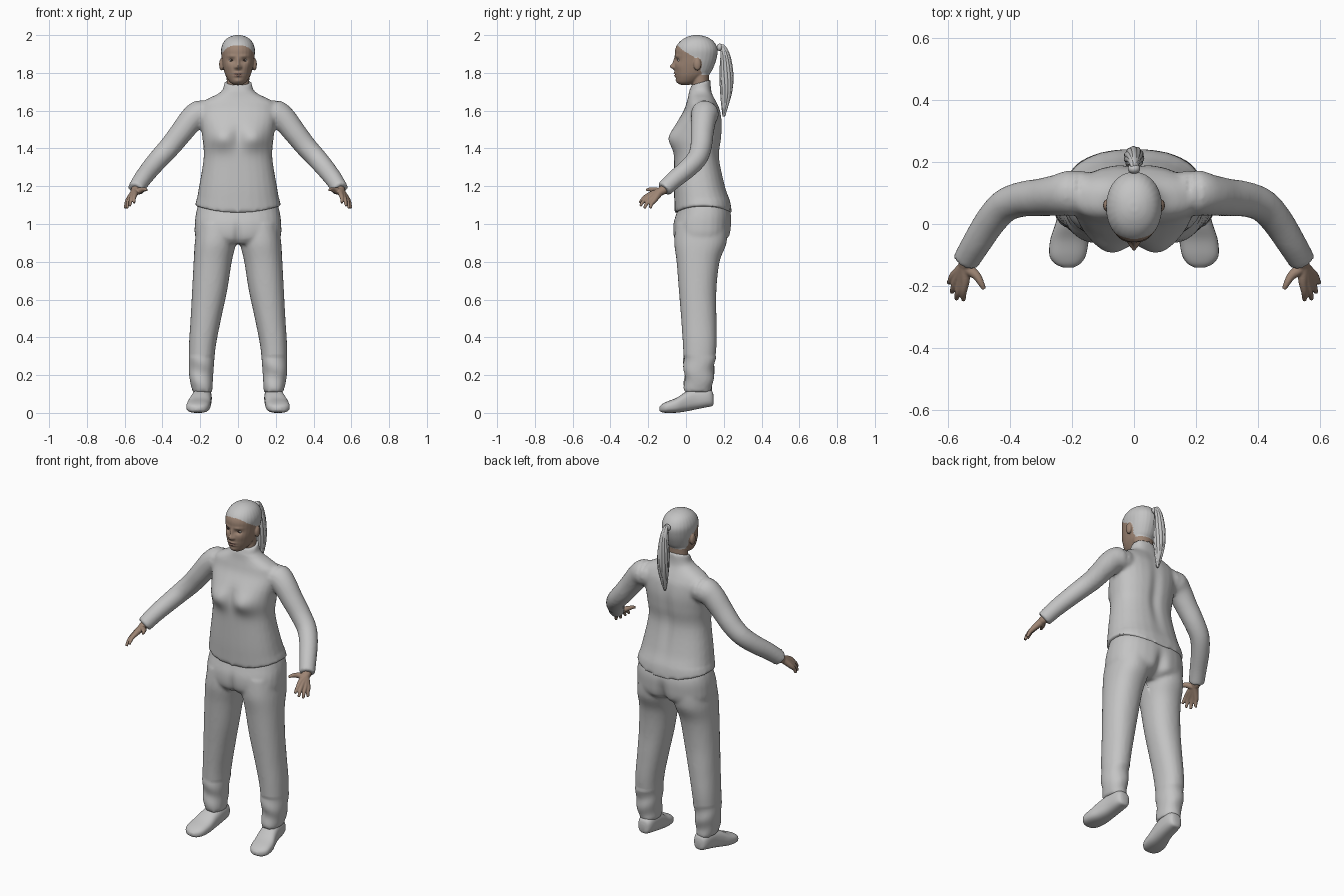
import bpy, bmesh, math
from mathutils import Vector, Matrix

if "Cube" in bpy.data.objects:
    bpy.data.objects.remove(bpy.data.objects["Cube"])


def material(name, rgb):
    m = bpy.data.materials.new(name)
    m.diffuse_color = (*rgb, 1)
    m.use_nodes = True
    m.node_tree.nodes["Principled BSDF"].inputs["Base Color"].default_value = m.diffuse_color
    return m


GREY = material("cloth grey", (0.55, 0.55, 0.55))
SKIN = material("skin brown", (0.34, 0.235, 0.175))
LIPS = material("lip brown", (0.27, 0.165, 0.13))
WHITE = material("eye white", (0.6, 0.58, 0.55))
DARK = material("iris dark", (0.04, 0.025, 0.02))


def resample(pts, steps):
    """Catmull-Rom interpolation of number tuples."""
    out = []
    for i in range(len(pts) - 1):
        a, b = pts[max(i - 1, 0)], pts[i]
        c, d = pts[i + 1], pts[min(i + 2, len(pts) - 1)]
        for k in range(steps):
            t = k / steps
            out.append([0.5 * (2 * q + (r - p) * t + (2 * p - 5 * q + 4 * r - s) * t * t
                               + (3 * q - p - 3 * r + s) * t ** 3) for p, q, r, s in zip(a, b, c, d)])
    return out + [list(pts[-1])]


def skin_rings(bm, rings):
    """Join rings of (centre, u, v, exponent) into a closed shell."""
    n, prev = 28, None
    for c, u, v, p in rings:
        row = []
        for k in range(n):
            ca, sa = math.cos(2 * math.pi * k / n), math.sin(2 * math.pi * k / n)
            row.append(bm.verts.new(c + u * math.copysign(abs(ca) ** (2 / p), ca)
                                    + v * math.copysign(abs(sa) ** (2 / p), sa)))
        if prev:
            for k in range(n):
                bm.faces.new((prev[k], prev[(k + 1) % n], row[(k + 1) % n], row[k]))
        else:
            bm.faces.new(row[::-1])
        prev = row
    bm.faces.new(prev)


def stack(bm, secs, s=1, p=2.0):
    """Upright loft: sections are (z, centre x, half width, front y, back y)."""
    skin_rings(bm, [(Vector((s * x, (f + b) / 2, z)), Vector((rx, 0, 0)), Vector((0, (b - f) / 2, 0)), p)
                    for z, x, rx, f, b in resample(secs, 5)])


def tube(bm, pts, s=1, steps=5):
    """Round tube along (x, y, z, radius) points."""
    q = resample(pts, steps)
    rings = []
    for i, (x, y, z, r) in enumerate(q):
        t = Vector(q[min(i + 1, len(q) - 1)][:3]) - Vector(q[max(i - 1, 0)][:3])
        t.x *= s
        u = t.cross(Vector((1, 0, 0))).normalized()
        v = t.cross(u).normalized()
        rings.append((Vector((s * x, y, z)), u * r, v * r, 2))
    skin_rings(bm, rings)


def ball(bm, c, size, seg=24):
    m = Matrix.Translation(c) @ Matrix.Diagonal((*size, 1))
    bmesh.ops.create_uvsphere(bm, u_segments=seg, v_segments=seg // 2, radius=1, matrix=m)


def finish(name, bm, mats, voxel=0, smooth=3, shape=None, colour=None):
    """Make the object; optionally fuse its shells, sculpt it and colour it by rule."""
    bmesh.ops.recalc_face_normals(bm, faces=bm.faces)
    me = bpy.data.meshes.new(name)
    bm.to_mesh(me)
    bm.free()
    ob = bpy.data.objects.new(name, me)
    bpy.context.collection.objects.link(ob)
    if voxel:
        bpy.context.view_layer.objects.active = ob
        r = ob.modifiers.new("fuse", 'REMESH')
        r.mode, r.voxel_size = 'VOXEL', voxel
        sm = ob.modifiers.new("relax", 'SMOOTH')
        sm.iterations, sm.factor = smooth, 0.5
        for n in ("fuse", "relax"):
            bpy.ops.object.modifier_apply(modifier=n)
    me = ob.data
    me.materials.clear()
    for m in mats:
        me.materials.append(m)
    if shape:
        for v in me.vertices:
            shape(v.co)
    for f in me.polygons:
        f.use_smooth = True
        f.material_index = colour(f.center) if colour else 0
    return ob


def bump(co, x, z, sx, sz, amp):
    return amp * math.exp(-((abs(co.x) - x) / sx) ** 2 - ((co.z - z) / sz) ** 2)


# Sweater: torso, collar and sleeves fused together
bm = bmesh.new()
stack(bm, [(1.06, 0, .228, -.06, .243), (1.12, 0, .22, -.062, .235), (1.2, 0, .206, -.064, .208),
           (1.35, 0, .182, -.064, .178), (1.45, 0, .188, -.066, .188), (1.53, 0, .198, -.05, .192),
           (1.6, 0, .205, -.012, .182), (1.64, 0, .195, .002, .165), (1.668, 0, .15, .01, .15),
           (1.688, 0, .108, .014, .14), (1.712, 0, .081, .018, .133), (1.75, 0, .073, .026, .13)], p=2.35)
for s in (1, -1):
    tube(bm, [(.15, .095, 1.58, .072), (.2, .1, 1.583, .074), (.245, .093, 1.553, .067), (.30, .086, 1.485, .061),
              (.36, .08, 1.41, .057), (.415, .06, 1.35, .054), (.462, .01, 1.295, .051),
              (.507, -.06, 1.237, .047), (.542, -.118, 1.183, .043)], s)


def shape_sweater(co):
    if co.y < .03:
        co.y += bump(co, .085, 1.455, .07, .06, -.034) + bump(co, 0, 1.46, .03, .06, .008)
    elif abs(co.x) < .2:
        co.y += bump(co, 0, 1.4, .03, .2, -.012)
    if co.z < 1.14 and abs(co.x) < .3:       # curved hem
        co.z += .035 * min(1, abs(co.x) / .22) ** 2 * (1.14 - co.z) / .08
    if co.z > 1.7:                            # sloping collar rim
        co.z += .3 * (co.y - .08) * min(1, (co.z - 1.7) / .04)


finish("sweater", bm, [GREY], .01, 4, shape_sweater)

# Trousers: two legs and pelvis
bm = bmesh.new()
for s in (1, -1):
    stack(bm, [(.11, .188, .052, -.01, .138), (.2, .195, .064, -.01, .146), (.35, .189, .071, -.016, .161),
               (.5, .17, .081, -.026, .161), (.65, .15, .093, -.038, .161), (.8, .134, .101, -.05, .178),
               (.9, .12, .109, -.062, .215), (1.0, .11, .105, -.055, .22)], s, 2.2)
stack(bm, [(.895, 0, .17, -.04, .17), (.93, 0, .224, -.066, .228), (1.0, 0, .229, -.068, .241),
           (1.07, 0, .22, -.048, .236), (1.15, 0, .195, -.03, .2)], p=2.4)


def shape_trousers(co):
    if co.y > .1:
        co.y += bump(co, 0, .92, .03, .09, -.03)
    elif co.y < 0:
        co.y += bump(co, 0, .92, .02, .08, .015)
    if co.z < .3:                             # soft folds above the hem
        co.y += .004 * math.sin(co.z * 55 + co.x * 20)


finish("trousers", bm, [GREY], .01, 4, shape_trousers)

# Shoes: lofted heel to toe; sections are (y, x, half width, sole z, top z)
for side, s in (("left", 1), ("right", -1)):
    bm = bmesh.new()
    secs = [(.146, .185, .015, .05, .09), (.138, .185, .034, .036, .115), (.11, .186, .046, .03, .13),
            (.05, .19, .051, .018, .13), (0, .198, .056, .008, .112), (-.05, .208, .062, .001, .08),
            (-.1, .214, .059, 0, .06), (-.127, .214, .042, .003, .046), (-.141, .212, .016, .012, .032)]
    skin_rings(bm, [(Vector((s * x, y, (a + b) / 2)), Vector((rx, 0, 0)), Vector((0, 0, (b - a) / 2)), 2.6)
                    for y, x, rx, a, b in resample(secs, 5)])
    finish(side + "_shoe", bm, [GREY])

# Hands: thumb and four fingers fused at the palm
FINGERS = [((.545, -.185, 1.158), (.55, -.22, 1.14), (.55, -.246, 1.113)),
           ((.558, -.188, 1.146), (.568, -.222, 1.125), (.573, -.242, 1.095)),
           ((.572, -.18, 1.134), (.582, -.207, 1.11), (.588, -.22, 1.083)),
           ((.581, -.167, 1.127), (.591, -.183, 1.106), (.598, -.189, 1.083)),
           ((.51, -.165, 1.18), (.494, -.19, 1.183), (.484, -.21, 1.18))]
for side, s in (("left", 1), ("right", -1)):
    bm = bmesh.new()
    for a, b, c in FINGERS:
        tube(bm, [(.532, -.1, 1.195, .026), (.545, -.135, 1.172, .021), (*a, .0145), (*b, .0105), (*c, .007)], s)
    finish(side + "_hand", bm, [SKIN], .0035, 2)

# Head with neck and ears; the face is pushed in and out by soft bumps
bm = bmesh.new()
stack(bm, [(1.737, 0, .022, -.03, .02), (1.75, 0, .042, -.046, .06), (1.775, 0, .06, -.054, .1),
           (1.8, 0, .071, -.059, .13), (1.84, 0, .081, -.06, .15), (1.88, 0, .087, -.058, .163),
           (1.92, 0, .09, -.058, .168), (1.95, 0, .083, -.046, .158), (1.975, 0, .067, -.022, .137),
           (1.992, 0, .042, .01, .105), (2.0, 0, .014, .04, .07)], p=2.1)
stack(bm, [(1.66, 0, .066, .03, .124), (1.74, 0, .06, .032, .122), (1.84, 0, .062, .03, .125)])
for s in (1, -1):
    ball(bm, (s * .087, .06, 1.845), (.013, .02, .033))
FACE = [(0, 1.833, .013, .014, -.022), (0, 1.858, .009, .024, -.01), (.013, 1.829, .008, .008, -.006),
        (.034, 1.866, .017, .011, .011), (.034, 1.889, .024, .008, -.004), (.05, 1.835, .02, .02, -.004),
        (0, 1.799, .021, .006, -.007), (0, 1.784, .018, .006, -.007), (0, 1.7915, .022, .003, .004),
        (0, 1.757, .02, .012, -.005)]


def shape_head(co):
    if co.y < .01 and co.z > 1.74:
        co.y += sum(bump(co, *b) for b in FACE) * min(1, (.01 - co.y) / .03)


def colour_head(c):
    if c.y < -.045 and (abs(c.x) / .024) ** 2 + ((c.z - 1.7915) / .0125) ** 2 < 1:
        return 2
    if abs(c.x) > .07 and ((c.y - .06) / .024) ** 2 + ((c.z - 1.845) / .036) ** 2 < 1:
        return 1
    line = [(-1, 1.945), (-.045, 1.945), (-.015, 1.918), (.04, 1.887), (.062, 1.865), (.085, 1.79), (1, 1.775)]
    for (a, za), (b, zb) in zip(line, line[1:]):
        if a <= c.y < b:
            return 0 if c.z > za + (zb - za) * (c.y - a) / (b - a) else 1
    return 1


finish("head", bm, [GREY, SKIN, LIPS], .004, 3, shape_head, colour_head)

# Eyes
for side, s in (("left", 1), ("right", -1)):
    bm = bmesh.new()
    ball(bm, (s * .034, -.034, 1.867), (.015, .011, .0075))
    finish(side + "_eye", bm, [WHITE, DARK],
           colour=lambda c: int(c.y < -.036 and math.hypot(abs(c.x) - .034, c.z - 1.867) < .0065))

# Ponytail: a bundle of strands around a core, held by a tie
bm = bmesh.new()
CORE = [(.17, 1.935, .15), (.19, 1.94, .3), (.207, 1.89, .65), (.213, 1.8, 1), (.214, 1.71, .95),
        (.207, 1.63, .55), (.2, 1.57, .1)]
tube(bm, [(0, y, z, .022 * w) for y, z, w in CORE])
for i in range(11):
    a = 2 * math.pi * i / 11
    drop = .025 * (i % 3) / 2
    tube(bm, [(.021 * w * math.cos(a + j * .15), y + .025 * w * math.sin(a + j * .15), z + drop * j / 6,
               .004 + .0075 * w) for j, (y, z, w) in enumerate(CORE)])
finish("ponytail", bm, [GREY])
bm = bmesh.new()
ball(bm, (0, .178, 1.935), (.02, .016, .02))
finish("hair_tie", bm, [GREY])
